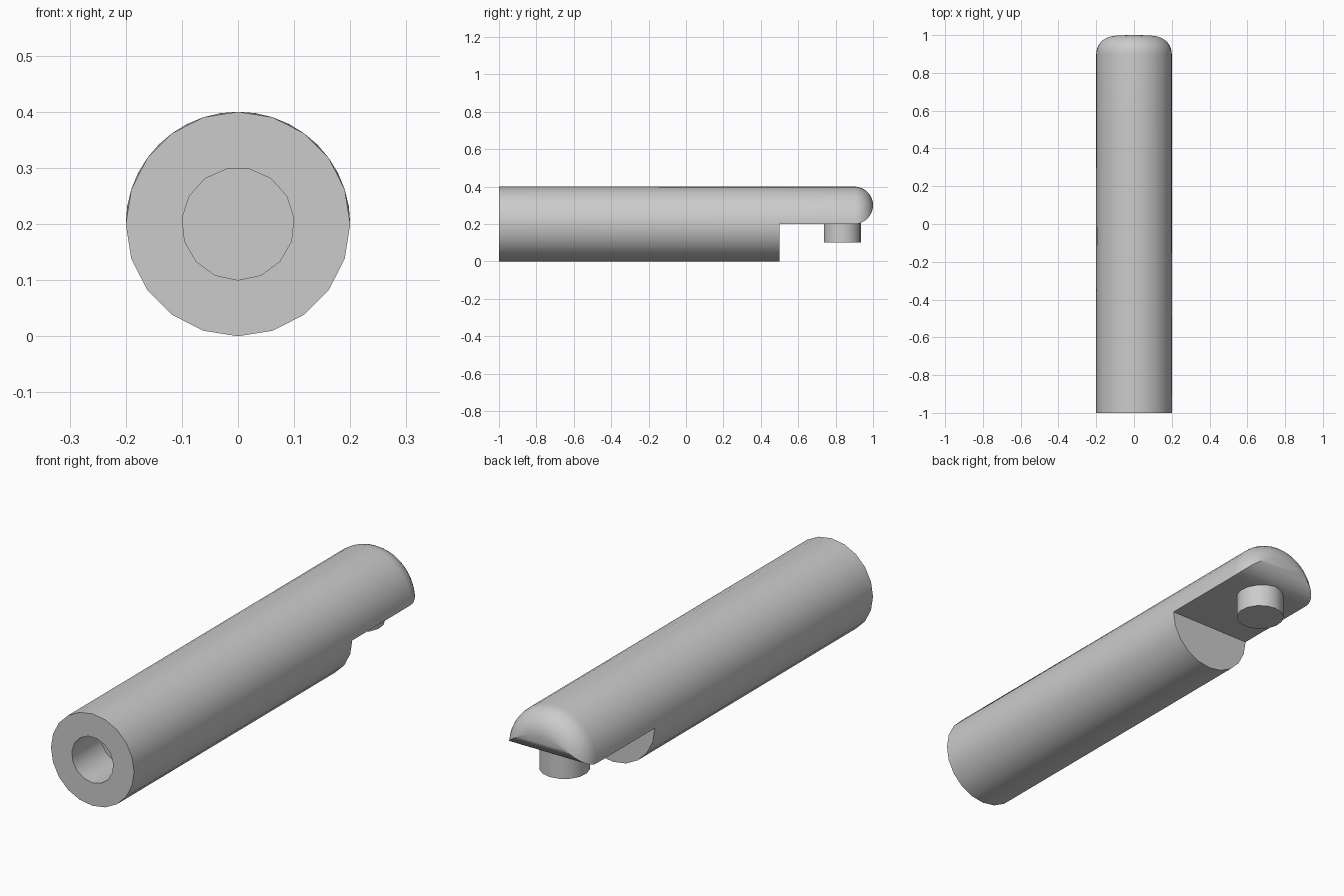
import bpy, bmesh
from math import sin, cos, pi, asin, sqrt

cube = bpy.data.objects.get("Cube")
if cube:
    bpy.data.objects.remove(cube)

R = 0.2        # rod radius, also the height of its axis
FILLET = 0.1   # rounding of the finger tip
FRONT, NOTCH, TIP = -1.0, 0.5, 1.0

grey = bpy.data.materials.new("light grey")
grey.use_nodes = True
grey.diffuse_color = (0.6, 0.6, 0.6, 1)
grey.node_tree.nodes["Principled BSDF"].inputs["Base Color"].default_value = (0.6, 0.6, 0.6, 1)


def finish(bm, name):
    bmesh.ops.remove_doubles(bm, verts=bm.verts, dist=1e-5)
    bmesh.ops.recalc_face_normals(bm, faces=bm.faces)
    mesh = bpy.data.meshes.new(name)
    bm.to_mesh(mesh)
    bm.free()
    mesh.materials.append(grey)
    obj = bpy.data.objects.new(name, mesh)
    bpy.context.collection.objects.link(obj)
    bpy.ops.object.select_all(action='DESELECT')
    obj.select_set(True)
    bpy.context.view_layer.objects.active = obj
    bpy.ops.object.shade_smooth_by_angle(angle=pi / 6)
    return obj


def arc(bm, radius, y, start, end, steps):
    angles = [start + (end - start) * i / steps for i in range(steps + 1)]
    return [bm.verts.new((radius * cos(a), y, R + radius * sin(a))) for a in angles]


def skin(bm, a, b):
    for i in range(len(a) - 1):
        bm.faces.new((a[i], a[i + 1], b[i + 1], b[i]))


bm = bmesh.new()

# Upper half: front row is coarse, so every second point lies on a chord
rows = [arc(bm, R, FRONT, 0, pi, 20), arc(bm, R, NOTCH, 0, pi, 20)]
for i in range(1, 20, 2):
    rows[0][i].co = (rows[0][i - 1].co + rows[0][i + 1].co) / 2

# Finger tip: half-disc sections shrinking along a quarter circle
STEPS = 10
for k in range(STEPS + 1):
    t = pi / 2 * k / STEPS
    inset = FILLET * (1 - cos(t))
    a = asin(min(1, inset / (R - inset)))
    rows.append(arc(bm, R - inset, TIP - FILLET + FILLET * sin(t), a, pi - a, 20))
for a, b in zip(rows, rows[1:]):
    skin(bm, a, b)

# Flat underside of the finger and its rounded end
for a, b in zip(rows[1:], rows[2:]):
    bm.faces.new((a[0], a[-1], b[-1], b[0]))

# Lower half, ending in the notch wall
low_front = arc(bm, R, FRONT, pi, 2 * pi, 10)
low_back = arc(bm, R, NOTCH, pi, 2 * pi, 10)
skin(bm, low_front, low_back)
bm.faces.new(low_back)

# Blind socket in the front face
start = -pi / 2
rim = arc(bm, FILLET, FRONT, start, start + 2 * pi, 15)
floor = arc(bm, FILLET, FRONT + 0.2, start, start + 2 * pi, 15)
skin(bm, rim, floor)
bm.faces.new(floor[:-1])
bmesh.ops.remove_doubles(bm, verts=bm.verts, dist=1e-5)
front_edges = [e for e in bm.edges if all(abs(v.co.y - FRONT) < 1e-4 for v in e.verts)]
bmesh.ops.triangle_fill(bm, edges=front_edges, use_beauty=True)
finish(bm, "rod_with_finger")

# Short locating pin under the finger
bm = bmesh.new()
bmesh.ops.create_cone(bm, cap_ends=True, segments=15, radius1=0.1, radius2=0.1, depth=0.11)
bmesh.ops.translate(bm, vec=(0, 0.835, 0.155), verts=bm.verts)
finish(bm, "locating_pin")
